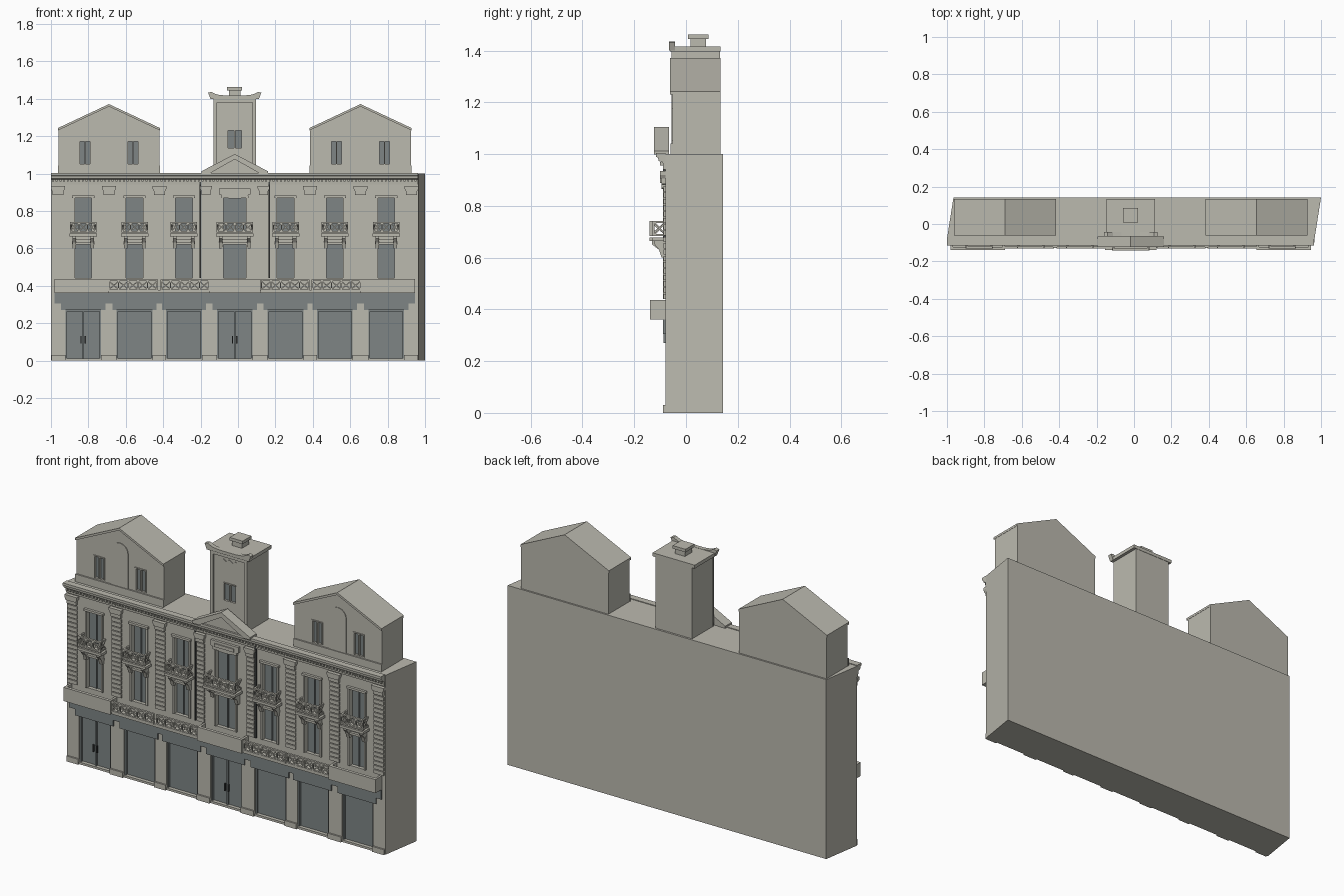
import bpy, bmesh, math
from mathutils import Vector

cube = bpy.data.objects.get("Cube")
if cube:
    bpy.data.objects.remove(cube, do_unlink=True)


def material(name, colour):
    m = bpy.data.materials.new(name)
    m.use_nodes = True
    m.diffuse_color = colour
    node = m.node_tree.nodes["Principled BSDF"]
    node.inputs["Base Color"].default_value = colour
    node.inputs["Roughness"].default_value = 0.8
    return m


STONE = material("pale_stone", (0.50, 0.49, 0.43, 1))
GLASS = material("grey_glass", (0.21, 0.235, 0.235, 1))
DARK = material("dark_metal", (0.06, 0.065, 0.065, 1))

MID = -0.0175                       # facade centre line
WALL = -0.08                        # facade plane
BAYS = [MID + s * d for s, d in
        [(-1, .81), (-1, .535), (-1, .272), (0, 0), (1, .272), (1, .535), (1, .81)]]


def prism(bm, pts, a, b, axis="y"):
    """Extrude a flat outline from a to b along an axis."""
    place = {"x": lambda u, v, d: (d, u, v), "y": lambda u, v, d: (u, d, v),
             "z": lambda u, v, d: (u, v, d)}[axis]
    near = [bm.verts.new(place(u, v, a)) for u, v in pts]
    far = [bm.verts.new(place(u, v, b)) for u, v in pts]
    bm.faces.new(near)
    bm.faces.new(far[::-1])
    n = len(pts)
    for i in range(n):
        j = (i + 1) % n
        bm.faces.new((near[i], far[i], far[j], near[j]))


def box(bm, x0, x1, y0, y1, z0, z1):
    prism(bm, [(x0, z0), (x1, z0), (x1, z1), (x0, z1)], y0, y1)


def bar(bm, p, q, width, a, b, axis="y"):
    p, q = Vector(p), Vector(q)
    d = (q - p).normalized() * width / 2
    n = Vector((-d.y, d.x))
    prism(bm, [p + n, p - n, q - n, q + n], a, b, axis)


def finish(bm, name, mat=STONE):
    bmesh.ops.recalc_face_normals(bm, faces=bm.faces)
    mesh = bpy.data.meshes.new(name)
    bm.to_mesh(mesh)
    bm.free()
    mesh.materials.append(mat)
    obj = bpy.data.objects.new(name, mesh)
    bpy.context.collection.objects.link(obj)
    return obj


def carve(obj, holes, front, depth=0.02):
    """Cut rectangular recesses in a front wall and glaze their backs."""
    bm = bmesh.new()
    for x0, x1, z0, z1 in holes:
        box(bm, x0, x1, front - 0.1, front + depth, z0, z1)
    cutter = finish(bm, "recess_cutter")
    cutter.hide_render = True
    mod = obj.modifiers.new("recesses", "BOOLEAN")
    mod.operation, mod.solver, mod.object = "DIFFERENCE", "EXACT", cutter
    bpy.context.view_layer.objects.active = obj
    bpy.ops.object.modifier_apply(modifier=mod.name)
    bpy.data.objects.remove(cutter, do_unlink=True)
    if len(obj.data.materials) < 2:
        obj.data.materials.append(GLASS)
    for f in obj.data.polygons:
        inset = abs(f.center.y - front - depth) < 0.002
        f.material_index = int(f.normal.y < -0.9 and inset)


# Main block with skewed ends, shop openings and two rows of windows
bm = bmesh.new()
prism(bm, [(-1, WALL), (.965, WALL), (1, .143), (-.965, .143)], 0, 1, "z")
block = finish(bm, "main_block")
holes = []
for i, x in enumerate(BAYS):
    w = .06 if i == 3 else .045
    holes += [(x - .096, x + .096, .012, .27), (x - w, x + w, .44, .62), (x - w, x + w, .69, .87)]
carve(block, holes, WALL)

# Shop frames, doors and window joinery
frames, trim, handles = bmesh.new(), bmesh.new(), bmesh.new()
for i, x in enumerate(BAYS):
    for s in (-1, 1):
        box(frames, x + s * .092 - .004, x + s * .092 + .004, -.072, -.058, .012, .27)
    box(frames, x - .096, x + .096, -.072, -.058, .262, .27)
    if i in (0, 3):
        box(frames, x - .004, x + .004, -.07, -.058, .012, .262)
        for s in (-1, 1):
            box(handles, x + s * .011 - .003, x + s * .011 + .003, -.08, -.07, .09, .13)
    w = .06 if i == 3 else .045
    for z0, z1 in ((.44, .62), (.69, .87)):
        box(frames, x - .003, x + .003, -.066, -.058, z0, z1)
        for s in (-1, 1):
            e = x + s * (w + .005)
            box(trim, e - .005, e + .005, -.088, WALL, z0, z1 + .01)
        box(trim, x - w - .014, x + w + .014, -.094, WALL, z1, z1 + .012)
finish(frames, "window_joinery", GLASS)
finish(handles, "door_handles", DARK)
finish(trim, "window_surrounds")

# Dark shop fascia with drops over each opening
bm = bmesh.new()
box(bm, -.98, .945, -.088, WALL, .305, .36)
for x in BAYS:
    box(bm, x - .118, x + .118, -.087, WALL, .27, .305)
finish(bm, "shop_fascia", GLASS)

# Plinths at the foot of the shop piers
bm = bmesh.new()
edges = [-.996] + [x + s * .096 for x in BAYS for s in (-1, 1)] + [.962]
for a, b in zip(edges[::2], edges[1::2]):
    box(bm, a, b, -.089, WALL, 0, .03)
finish(bm, "pier_plinths")


def lattice(bm, x0, x1, y, z0, z1, cells):
    """Pierced railing of crossed bars between two rails."""
    t = .008
    box(bm, x0, x1, y, y + .012, z0, z0 + t)
    box(bm, x0, x1, y, y + .012, z1 - t, z1)
    step = (x1 - x0) / cells
    for k in range(cells + 1):
        c = x0 + k * step
        box(bm, c - .003, c + .003, y + .001, y + .01, z0, z1)
    for k in range(cells):
        a, b = x0 + k * step, x0 + (k + 1) * step
        bar(bm, (a, z0 + t), (b, z1 - t), .006, y + .002, y + .008)
        bar(bm, (a, z1 - t), (b, z0 + t), .006, y + .002, y + .008)


# First floor ledge with solid and pierced parapets
bm = bmesh.new()
box(bm, -.98, .945, -.128, WALL, .36, .376)
for a, b in ((-.98, -.69), (-.155, .12), (.655, .945)):
    box(bm, a, b, -.139, -.122, .36, .436)
    for e in (a, b - .012):
        box(bm, e, e + .012, -.122, WALL, .376, .436)
for a, b in ((-.69, -.432), (-.412, -.155), (.125, .38), (.397, .655)):
    lattice(bm, a, b, -.132, .372, .432, 5)
finish(bm, "ledge_parapet")

# Balconies on sloping corbels
bm = bmesh.new()
for i, x in enumerate(BAYS):
    w, front = (.095, -.142) if i == 3 else (.068, -.132)
    box(bm, x - w - .006, x + w + .006, front, WALL, .664, .678)
    lattice(bm, x - w, x + w, front, .684, .742, 4 if i == 3 else 3)
    for s in (-1, 1):
        e = x + s * (w - .004)
        for z in (.684, .734):
            box(bm, e - .004, e + .004, front, WALL, z, z + .008)
        for p, q in ((.69, .736), (.736, .69)):
            bar(bm, (front + .01, p), (WALL, q), .006, e - .003, e + .003, "x")
        c = x + s * (w - .02)
        prism(bm, [(WALL, .6), (-.094, .6), (-.104, .63), (front + .01, .652),
                   (front + .01, .664), (WALL, .664)], c - .01, c + .01, "x")
    box(bm, x - w + .01, x + w - .01, -.098, WALL, .645, .664)
finish(bm, "balconies")

# Banded pilasters with capitals
bm = bmesh.new()
for x in (-.963, -.69, -.42, -.172, .137, .385, .655, .928):
    w = .024 if abs(x) < .2 else .03
    for k in range(18):
        z = .44 + k * .0245
        box(bm, x - w, x + w, -.087, WALL, z, z + .02)
    box(bm, x - w, x + w, -.094, WALL, .885, .905)
    prism(bm, [(x - w, .905), (x + w, .905), (x + w + .008, .92), (x + w + .008, .934),
               (x - w - .008, .934), (x - w - .008, .92)], -.1, WALL)
finish(bm, "pilasters")

# Downpipes beside the central bay
bm = bmesh.new()
for x in (-.203, .168):
    box(bm, x - .004, x + .004, -.089, WALL, .44, .97)
finish(bm, "downpipes", DARK)

# Stepped cornice with dentils
bm = bmesh.new()
prism(bm, [(WALL, .94), (-.088, .94), (-.09, .968), (-.106, .974), (-.108, .986),
           (-.116, .99), (-.116, 1.004), (WALL, 1.004)], -1, .962, "x")
for k in range(98):
    x = -.995 + k * .02
    box(bm, x, x + .01, -.1, WALL, .956, .969)
finish(bm, "cornice")

# Central cartouche above the middle window
bm = bmesh.new()
prism(bm, [(MID + u, .9 + v) for u, v in
           [(-.085, .02), (-.085, -.012), (-.06, -.02), (-.03, -.034), (.03, -.034),
            (.06, -.02), (.085, -.012), (.085, .02)]], -.094, WALL)
box(bm, MID - .06, MID + .06, -.1, WALL, .888, .906)
finish(bm, "cartouche")

# Pediment with raking mouldings
bm = bmesh.new()
half, peak = .178, 1.104
prism(bm, [(MID - half, 1), (MID + half, 1), (MID, peak - .008)], -.105, -.068)
for s in (-1, 1):
    prism(bm, [(MID + s * half, .998), (MID + s * half, 1.012), (MID, peak),
               (MID, peak - .028), (MID + s * (half - .04), .998)], -.124, -.066)
finish(bm, "pediment")

# Gabled attic houses
for side, x in (("right", -.69), ("left", .655)):
    w, front, back = .27, -.052, .134
    bm = bmesh.new()
    prism(bm, [(x - w, 1), (x + w, 1), (x + w, 1.235), (x, 1.36), (x - w, 1.235)], front, back)
    house = finish(bm, side + "_attic")
    panes = [(c - .03, c + .03, 1.05, 1.17) for c in (x - .128, x + .128)]
    carve(house, panes, front, .012)
    bm = bmesh.new()
    for s in (-1, 1):
        e = x + s * (w + .003)
        prism(bm, [(e, 1.23), (e, 1.243), (x, 1.371), (x, 1.358)], front - .01, back)
    finish(bm, side + "_attic_roof")
    bm = bmesh.new()
    box(bm, x - w - .002, x + w + .002, front - .008, front, 1, 1.042)
    for a, b, z, t in panes:
        for e in (a, (a + b) / 2, b):
            box(bm, e - .003, e + .003, front - .004, front + .008, z, t)
        box(bm, a - .005, b + .005, front - .005, front, t, t + .006)
    arch = [(x + .05 * math.cos(k * math.pi / 12), 1.235 + .05 * math.sin(k * math.pi / 12))
            for k in range(13)]
    prism(bm, [(x - .05, 1.042), (x + .05, 1.042)] + arch, front - .004, front)
    finish(bm, side + "_attic_trim")

# Tower with corner strips, window, curled cap and chimney
front, back, w = -.048, .132, .113
bm = bmesh.new()
box(bm, MID - w, MID + w, front, back, 1, 1.4)
carve(finish(bm, "tower"), [(MID - .036, MID + .036, 1.135, 1.23)], front, .012)
bm = bmesh.new()
for s in (-1, 1):
    e = MID + s * (w - .008)
    box(bm, e - .009, e + .009, front - .009, front, 1, 1.395)
    bar(bm, (MID + s * .022, 1.352), (MID + s * .04, 1.366), .005, front - .004, front)
    bar(bm, (MID + s * .022, 1.352), (MID, 1.366), .005, front - .004, front)
box(bm, MID - w, MID + w, front - .009, front, 1.38, 1.398)
box(bm, MID - .003, MID + .003, front - .002, front + .01, 1.135, 1.23)
box(bm, MID - .003 - .036, MID + .039, front - .004, front + .004, 1.23, 1.236)
finish(bm, "tower_trim")

bm = bmesh.new()
box(bm, MID - .13, MID + .13, -.062, .134, 1.397, 1.416)
rim = [(-.13, 1.4), (.13, 1.4), (.142, 1.432), (.125, 1.436), (.095, 1.422), (.05, 1.417),
       (-.05, 1.417), (-.095, 1.422), (-.125, 1.436), (-.142, 1.432)]
prism(bm, [(MID + u, v) for u, v in rim], -.066, -.042)
finish(bm, "tower_cap")

bm = bmesh.new()
box(bm, MID - .03, MID + .03, .017, .077, 1.416, 1.445)
box(bm, MID - .04, MID + .04, .008, .086, 1.445, 1.462)
finish(bm, "tower_chimney")
